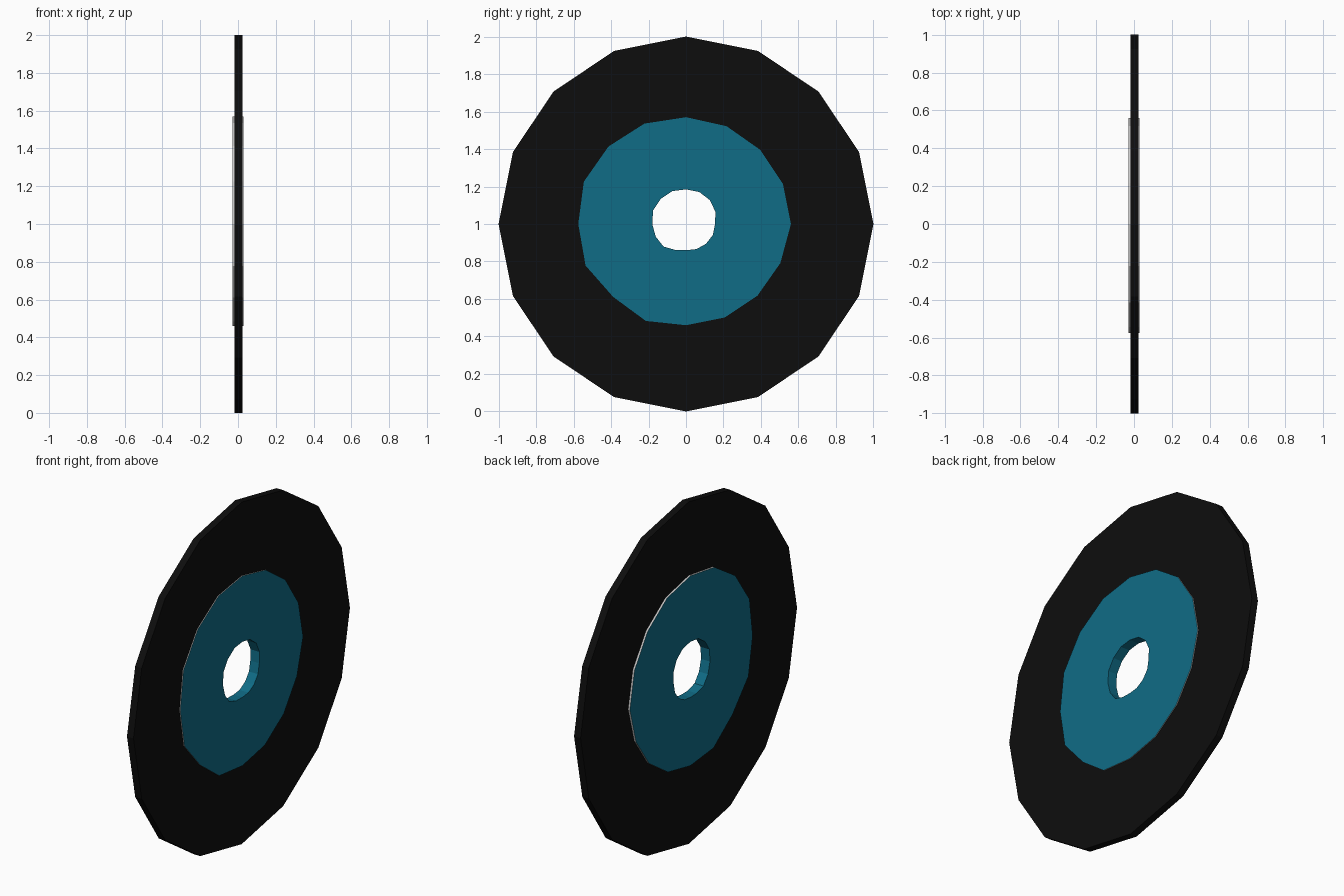
import bpy, bmesh, math

if "Cube" in bpy.data.objects:
    bpy.data.objects.remove(bpy.data.objects["Cube"])

N = 16


def material(name, rgb):
    m = bpy.data.materials.new(name)
    m.diffuse_color = (*rgb, 1)
    m.use_nodes = True
    m.node_tree.nodes["Principled BSDF"].inputs["Base Color"].default_value = m.diffuse_color
    return m


black = material("black", (0.004, 0.004, 0.004))
teal = material("teal", (0.005, 0.15, 0.24))
grey = material("grey", (0.6, 0.6, 0.6))


def ring(name, outer, inner, x0, x1, face_mat, rim_mat):
    """Flat washer facing x, given one radius per corner, clockwise from the top."""
    bm = bmesh.new()

    def loop(radii, x):
        return [bm.verts.new((x, r * math.sin(i * math.tau / N), 1 + r * math.cos(i * math.tau / N)))
                for i, r in enumerate(radii)]

    loops = [loop(outer, x0), loop(outer, x1), loop(inner, x1), loop(inner, x0)]
    for k in range(4):
        a, b = loops[k], loops[(k + 1) % 4]
        for i in range(N):
            j = (i + 1) % N
            f = bm.faces.new((a[i], a[j], b[j], b[i]))
            f.material_index = 1 if k == 0 else 0
    bmesh.ops.recalc_face_normals(bm, faces=bm.faces[:])
    me = bpy.data.meshes.new(name)
    bm.to_mesh(me)
    bm.free()
    me.materials.append(face_mat)
    me.materials.append(rim_mat)
    ob = bpy.data.objects.new(name, me)
    bpy.context.collection.objects.link(ob)
    return ob


# Slightly uneven outlines of the label and the spindle hole
label_edge = [.57, .565, .56, .56, .56, .545, .54, .54, .54, .56, .55, .58, .575, .59, .585, .58]
hole_edge = [.185, .185, .18, .17, .155, .155, .15, .145, .14, .15, .17, .175, .18, .19, .19, .19]

# Black playing surface
ring("record_disc", [1.0] * N, label_edge, -0.018, 0.024, black, black)
# Raised centre label, proud on both sides, with the hole through it
ring("centre_label", label_edge, hole_edge, -0.029, 0.029, teal, grey)
